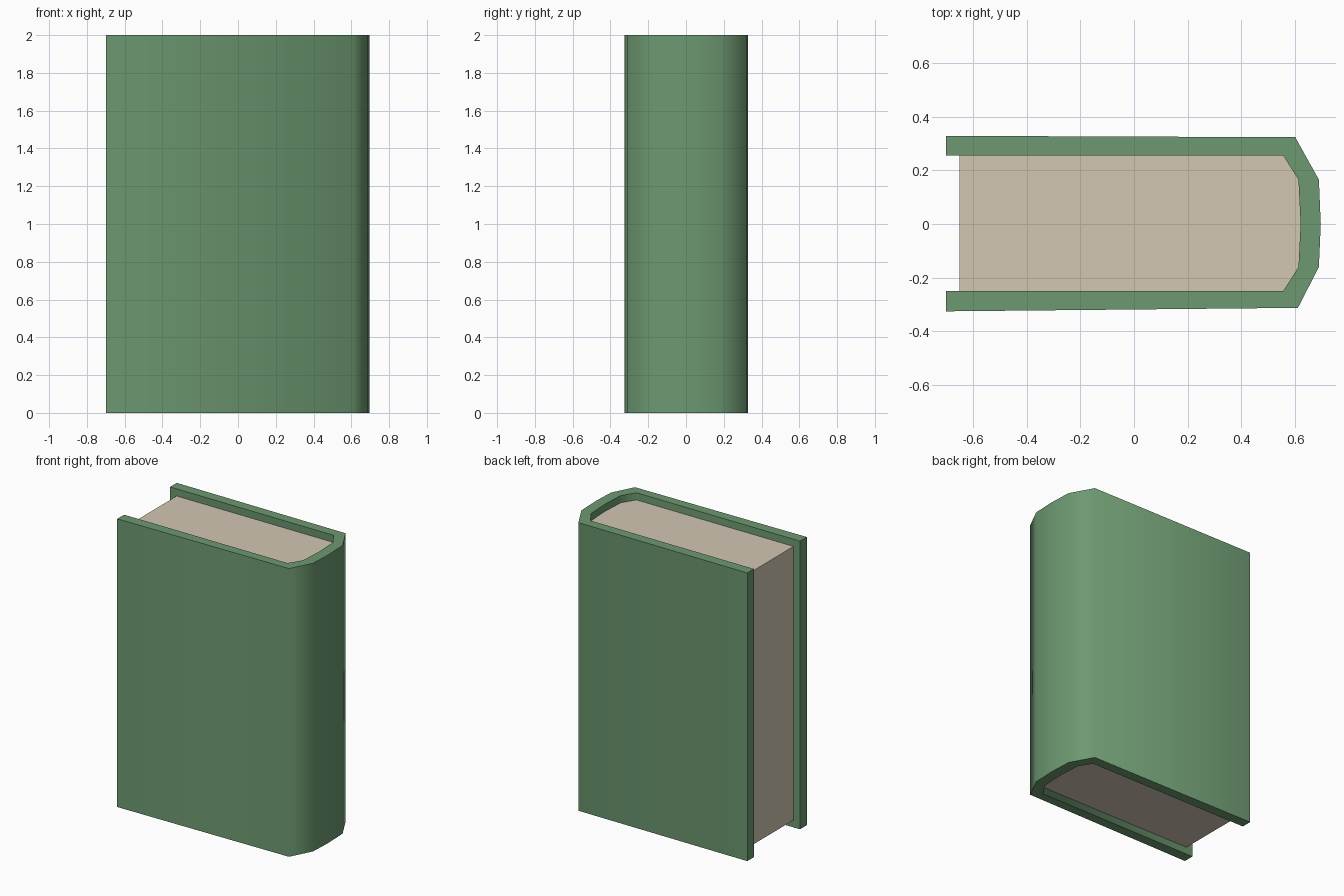
import bpy
import bmesh
import math

if "Cube" in bpy.data.objects:
    bpy.data.objects.remove(bpy.data.objects["Cube"])


def material(name, rgb):
    m = bpy.data.materials.new(name)
    m.diffuse_color = (*rgb, 1.0)
    m.use_nodes = True
    m.node_tree.nodes["Principled BSDF"].inputs["Base Color"].default_value = m.diffuse_color
    return m


def extruded(name, outline, z0, z1, mat, strips=None):
    """Extrude an xy outline; strips lists the cap faces if it is concave."""
    bm = bmesh.new()
    low = [bm.verts.new((x, y, z0)) for x, y in outline]
    high = [bm.verts.new((x, y, z1)) for x, y in outline]
    n = len(outline)
    for cap in strips or [range(n)]:
        bm.faces.new([high[i] for i in cap])
        bm.faces.new([low[i] for i in reversed(list(cap))])
    for i in range(n):
        j = (i + 1) % n
        bm.faces.new((low[i], low[j], high[j], high[i]))
    bmesh.ops.recalc_face_normals(bm, faces=bm.faces)
    mesh = bpy.data.meshes.new(name)
    bm.to_mesh(mesh)
    bm.free()
    mesh.materials.append(mat)
    ob = bpy.data.objects.new(name, mesh)
    bpy.context.collection.objects.link(ob)
    bpy.ops.object.select_all(action='DESELECT')
    bpy.context.view_layer.objects.active = ob
    ob.select_set(True)
    bpy.ops.object.shade_smooth_by_angle(angle=math.radians(65))
    return ob


green = material("cover green", (0.153, 0.32, 0.166))
cream = material("page cream", (0.65, 0.57, 0.45))

# Cover: front board, faceted round spine and back board in one wrap
outer = [(-0.70, -0.325), (0.61, -0.312), (0.688, -0.16), (0.695, 0.0),
         (0.688, 0.165), (0.60, 0.323), (-0.70, 0.328)]
inner = [(-0.70, -0.25), (0.555, -0.25), (0.612, -0.16), (0.62, 0.0),
         (0.612, 0.165), (0.555, 0.255), (-0.70, 0.255)]
k = len(outer)
quads = [(i, i + 1, 2 * k - 2 - i, 2 * k - 1 - i) for i in range(k - 1)]
extruded("cover", outer + inner[::-1], 0.0, 2.0, green, quads)

# Page block: recessed at top, bottom and open edge, sunk slightly in the cover
sink = 0.005
pages = [(-0.65, -0.25 - sink)]
pages += [(x + sink, y + math.copysign(sink, y) if y else 0.0)
          for x, y in inner[1:-1]]
pages += [(-0.65, 0.255 + sink)]
extruded("pages", pages, 0.05, 1.95, cream)
